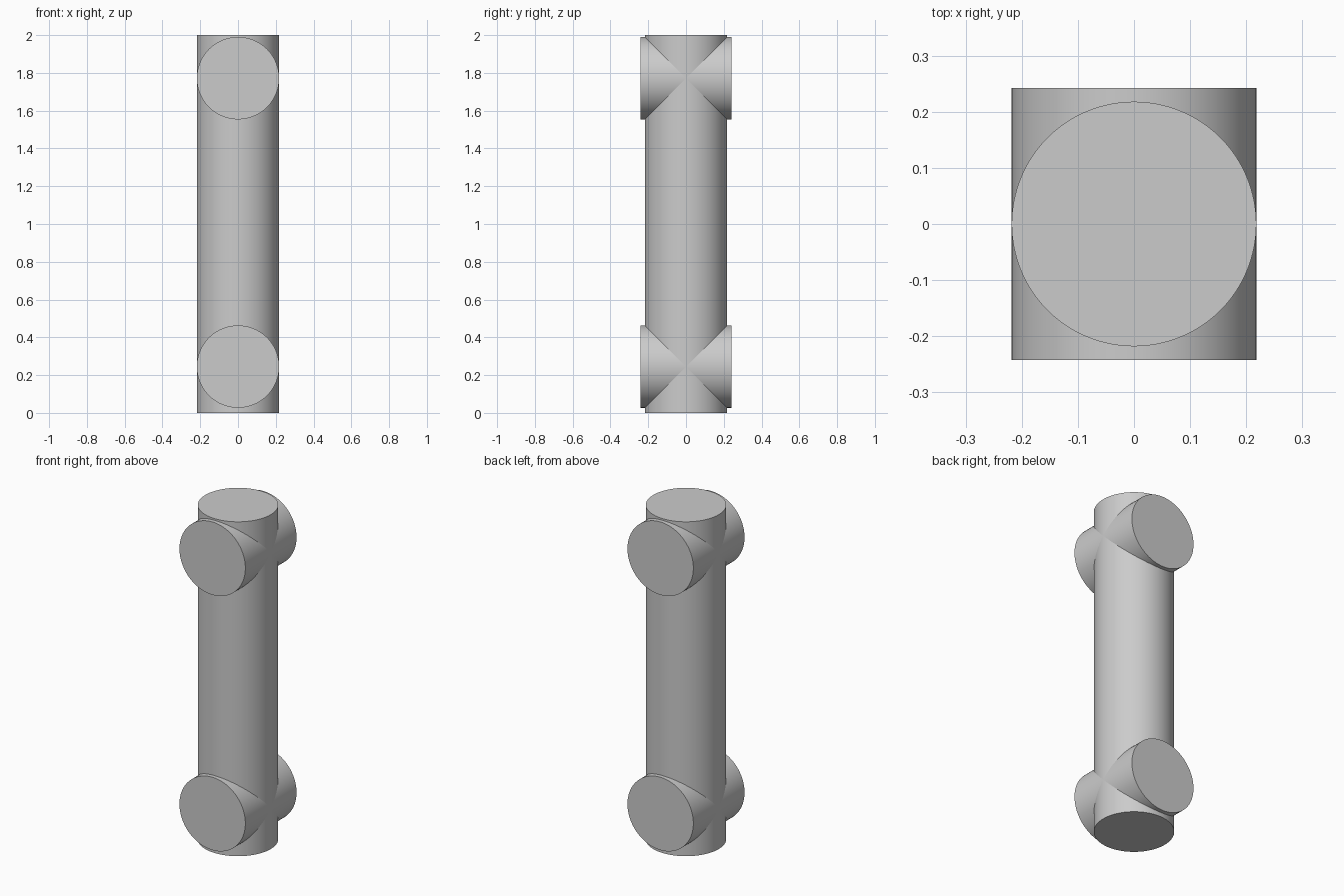
import bpy
import math

cube = bpy.data.objects.get("Cube")
if cube:
    bpy.data.objects.remove(cube, do_unlink=True)

RADIUS = 0.218
SIDES = 128

# Single plain grey finish
grey = bpy.data.materials.new("light_grey")
grey.use_nodes = True
colour = (0.6, 0.6, 0.6, 1)
grey.diffuse_color = colour
grey.node_tree.nodes["Principled BSDF"].inputs["Base Color"].default_value = colour


def add_cylinder(name, length, z, tilt=0.0):
    bpy.ops.mesh.primitive_cylinder_add(
        vertices=SIDES, radius=RADIUS, depth=length,
        location=(0, 0, z), rotation=(tilt, 0, 0))
    part = bpy.context.object
    part.name = name
    part.data.materials.append(grey)
    bpy.ops.object.transform_apply(location=False, rotation=True, scale=False)
    bpy.ops.object.shade_smooth_by_angle(angle=math.radians(30))
    return part


# Upright post
add_cylinder("post", 2.0, 1.0)

# Short cross pipes running front to back through the post
for name, z in (("lower_cross_pipe", 0.245), ("upper_cross_pipe", 1.772)):
    add_cylinder(name, 0.484, z, math.pi / 2)
